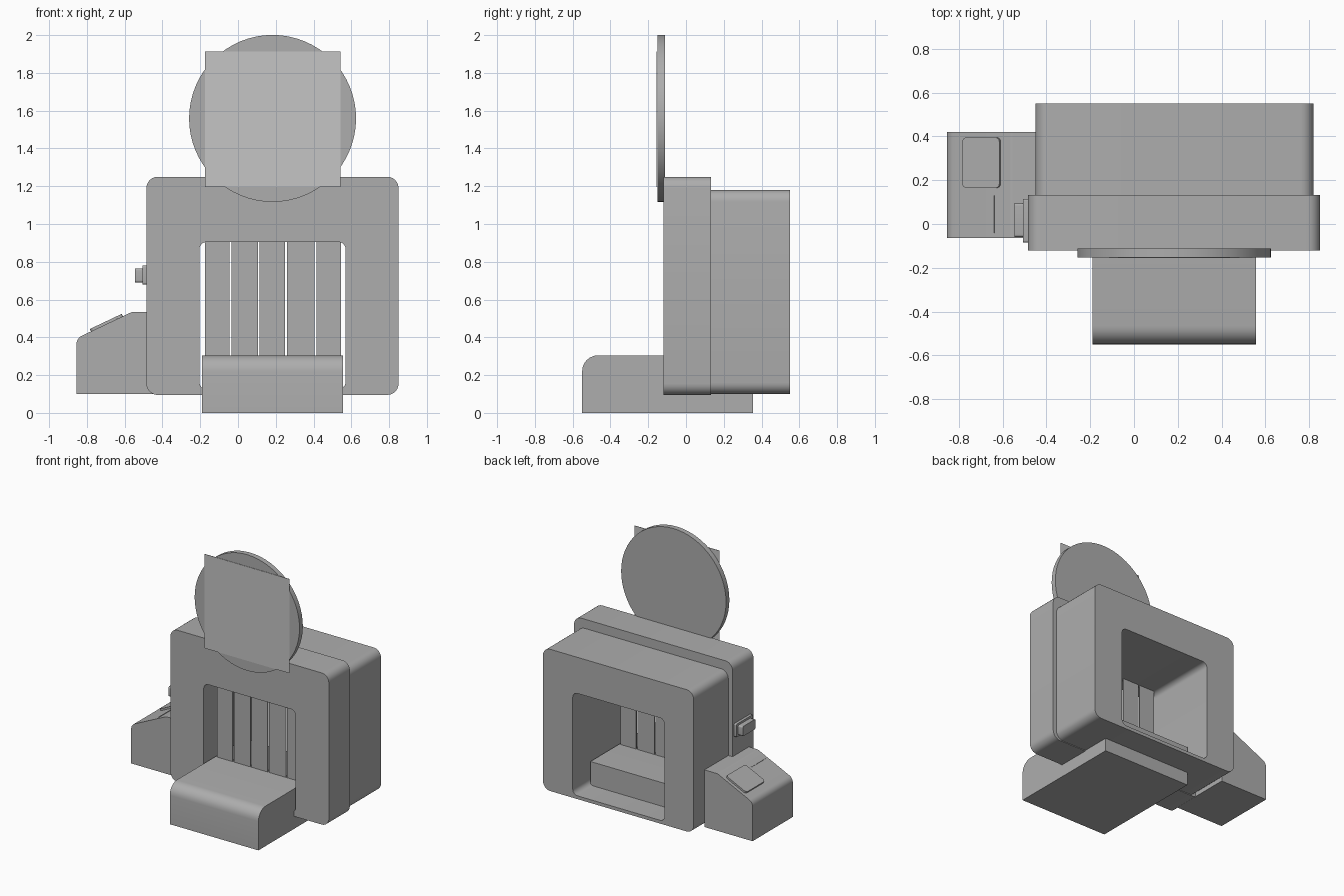
import bpy, bmesh, math
from mathutils import Vector

cube = bpy.data.objects.get("Cube")
if cube:
    bpy.data.objects.remove(cube, do_unlink=True)


def material(name, value):
    m = bpy.data.materials.new(name)
    m.use_nodes = True
    color = (value, value, value, 1)
    m.diffuse_color = color
    m.node_tree.nodes["Principled BSDF"].inputs["Base Color"].default_value = color
    return m


GREY = material("machine grey", 0.42)
LIGHT = material("sign light grey", 0.56)


def finish(bm, name, mat=GREY):
    bmesh.ops.recalc_face_normals(bm, faces=bm.faces)
    mesh = bpy.data.meshes.new(name)
    bm.to_mesh(mesh)
    bm.free()
    obj = bpy.data.objects.new(name, mesh)
    bpy.context.collection.objects.link(obj)
    mesh.materials.append(mat)
    bpy.ops.object.select_all(action='DESELECT')
    obj.select_set(True)
    bpy.context.view_layer.objects.active = obj
    bpy.ops.object.shade_smooth_by_angle(angle=math.radians(35))
    return obj


def rounded(points, radii, steps=6):
    """Round each corner of a 2D outline by its own radius."""
    out = []
    n = len(points)
    for i, r in enumerate(radii):
        p, a, b = Vector(points[i]), Vector(points[i - 1]), Vector(points[(i + 1) % n])
        if r == 0:
            out.append(p)
            continue
        da, db = (a - p).normalized(), (b - p).normalized()
        half = da.angle(db) / 2
        centre = p + (da + db).normalized() * r / math.sin(half)
        start = p + da * r / math.tan(half) - centre
        sweep = math.pi - 2 * half
        sign = 1 if da.x * db.y - da.y * db.x < 0 else -1
        for k in range(steps + 1):
            t = sign * sweep * k / steps
            c, s = math.cos(t), math.sin(t)
            out.append(centre + Vector((start.x * c - start.y * s, start.x * s + start.y * c)))
    return out


def rect(x0, x1, z0, z1, r):
    return rounded([(x0, z0), (x1, z0), (x1, z1), (x0, z1)], [r] * 4)


def ring_prism(name, outer, inner, y0, y1):
    """Frame between two outlines with equal point counts, extruded along y."""
    bm = bmesh.new()
    loops = [[bm.verts.new((p.x, y, p.y)) for p in o] for o, y in
             ((outer, y0), (outer, y1), (inner, y1), (inner, y0))]
    n = len(outer)
    for k in range(4):
        a, b = loops[k], loops[(k + 1) % 4]
        for i in range(n):
            j = (i + 1) % n
            bm.faces.new((a[i], a[j], b[j], b[i]))
    return finish(bm, name)


def prism(name, outline, place, lo, hi, mat=GREY):
    """Solid outline swept between lo and hi by a placing function."""
    bm = bmesh.new()
    a, b = [[bm.verts.new(place(p, d)) for p in outline] for d in (lo, hi)]
    bm.faces.new(a)
    bm.faces.new(b)
    n = len(a)
    for i in range(n):
        j = (i + 1) % n
        bm.faces.new((a[i], a[j], b[j], b[i]))
    return finish(bm, name, mat)


def along_y(p, d):
    return (p[0], d, p[1])


def along_x(p, d):
    return (d, p[0], p[1])


def box(name, x, y, z, r=0.0, mat=GREY):
    corners = rounded([(y[0], z[0]), (y[1], z[0]), (y[1], z[1]), (y[0], z[1])], [r] * 4)
    return prism(name, corners, along_x, *x, mat)


# Tunnel housings with a rounded opening running through
opening = rect(-0.205, 0.57, 0.125, 0.905, 0.04)
ring_prism("front_housing", rect(-0.485, 0.85, 0.095, 1.25, 0.06), opening, -0.12, 0.133)
ring_prism("rear_housing", rect(-0.45, 0.82, 0.1, 1.18, 0.06), opening, 0.133, 0.55)

# Conveyor bed with a rounded front edge
bed = rounded([(-0.55, 0), (0.355, 0), (0.355, 0.305), (-0.55, 0.305)], [0, 0, 0, 0.085])
prism("conveyor_bed", bed, along_x, -0.19, 0.557)

# Hanging curtain strips
edges = [-0.18, -0.04, 0.11, 0.255, 0.41, 0.55]
for i in range(5):
    box(f"curtain_strip_{i + 1}", (edges[i] + 0.005, edges[i + 1] - 0.005),
        (0.0, 0.008), (0.3, 0.91))

# Control desk on the right side
desk = rounded([(-0.855, 0.1), (-0.45, 0.1), (-0.45, 0.535), (-0.56, 0.535), (-0.855, 0.395)],
               [0, 0, 0, 0.04, 0.05])
prism("control_desk", desk, along_y, -0.065, 0.42)

# Raised pad and thin slot bar lying on the sloping desk top
slope = Vector((0.295, 0, 0.14)).normalized()
normal = Vector((-slope.z, 0, slope.x))
origin = Vector((-0.855, 0, 0.395))


def on_slope(p, d):
    return origin + slope * p[0] + Vector((0, p[1], 0)) + normal * d


prism("desk_pad", rect(0.085, 0.272, 0.165, 0.395, 0.02), on_slope, -0.01, 0.014)
prism("desk_slot", rect(0.235, 0.24, -0.04, 0.13, 0), on_slope, -0.01, 0.003)

# Side button on a mounting plate
box("button_plate", (-0.506, -0.48), (-0.085, 0.115), (0.68, 0.78), 0.01)
box("button", (-0.545, -0.5), (-0.06, 0.095), (0.69, 0.765), 0.012)

# Round sign with a square face plate
disc = [(0.183 + 0.442 * math.cos(k * math.tau / 64), 1.559 + 0.442 * math.sin(k * math.tau / 64))
        for k in range(64)]
prism("sign_disc", disc, along_y, -0.152, -0.112)
box("sign_plate", (-0.175, 0.542), (-0.156, -0.153), (1.195, 1.912), 0, LIGHT)
